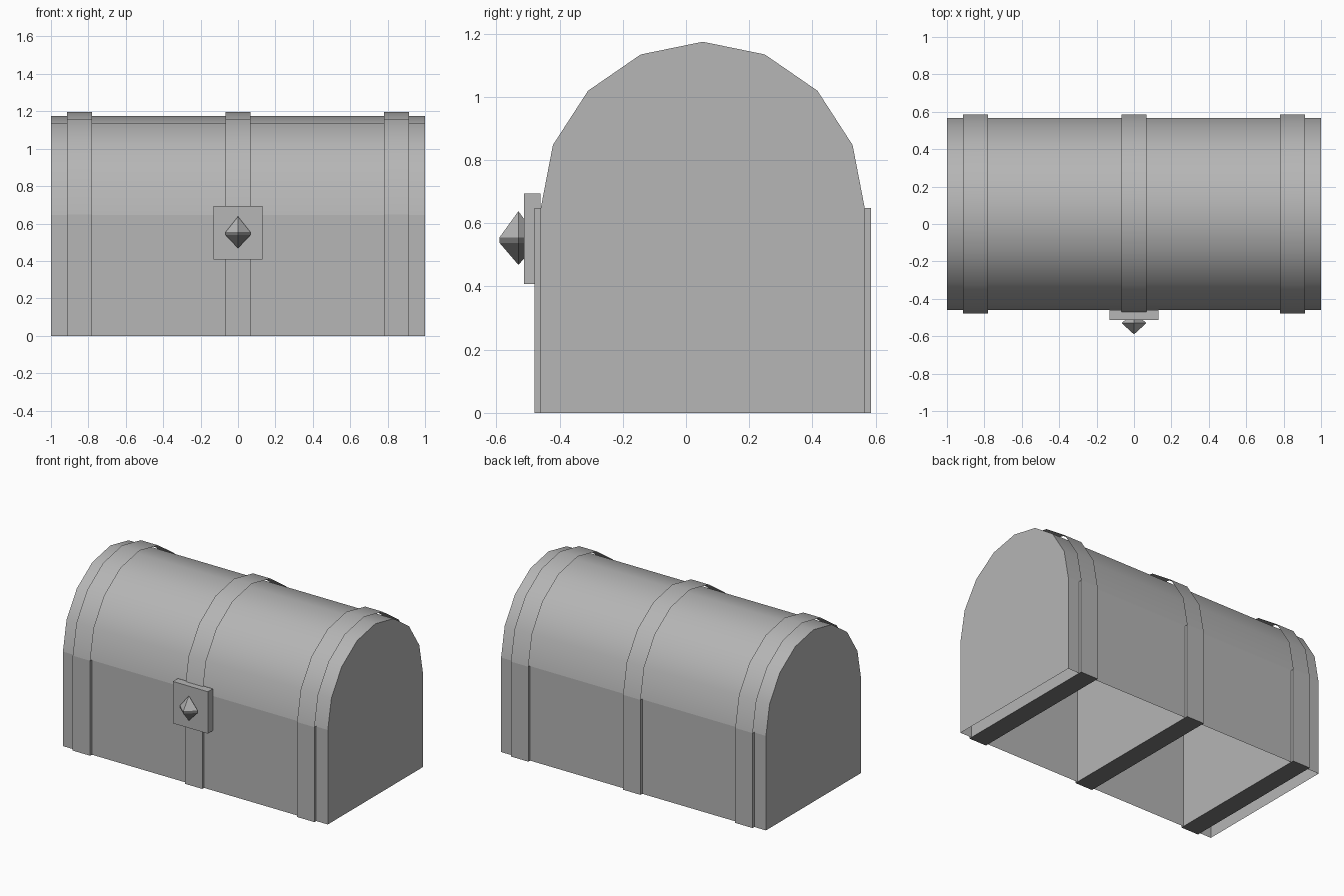
import bpy, bmesh, math

if "Cube" in bpy.data.objects:
    bpy.data.objects.remove(bpy.data.objects["Cube"])


def material(name, v):
    m = bpy.data.materials.new(name)
    m.diffuse_color = (v, v, v, 1)
    m.use_nodes = True
    m.node_tree.nodes["Principled BSDF"].inputs["Base Color"].default_value = m.diffuse_color
    return m


grey, dark = material("mid grey", 0.465), material("dark grey", 0.2)
YC, ZJ = 0.053, 0.645          # middle of the depth, height of the lid joint


def arc(ry, rz, n=8):
    """Half-ellipse from the front joint over the top to the back joint."""
    return [(YC - ry * math.cos(math.pi * i / n), ZJ + rz * math.sin(math.pi * i / n))
            for i in range(n + 1)]


def finish(name, bm):
    mesh = bpy.data.meshes.new(name)
    bm.to_mesh(mesh)
    bm.free()
    mesh.materials.append(grey)
    mesh.materials.append(dark)
    ob = bpy.data.objects.new(name, mesh)
    bpy.context.collection.objects.link(ob)
    return ob


def box(bm, x0, x1, y0, y1, z0, z1, skip=""):
    """Outward-facing box with dark bottom; skip may hold 'b' (bottom) and 't' (top)."""
    lo = [bm.verts.new((x, y, z0)) for x, y in ((x0, y0), (x1, y0), (x1, y1), (x0, y1))]
    hi = [bm.verts.new((v.co.x, v.co.y, z1)) for v in lo]
    for i in range(4):
        j = (i + 1) % 4
        bm.faces.new((lo[i], lo[j], hi[j], hi[i]))
    if "b" not in skip:
        bm.faces.new(lo[::-1]).material_index = 1
    if "t" not in skip:
        bm.faces.new(hi)


def vault(bm, x0, x1, ry, rz, ends):
    """Smooth arched sheet, optionally closed by flat ends."""
    a = [bm.verts.new((x0, y, z)) for y, z in arc(ry, rz)]
    b = [bm.verts.new((x1, y, z)) for y, z in arc(ry, rz)]
    for i in range(len(a) - 1):
        bm.faces.new((a[i], b[i], b[i + 1], a[i + 1])).smooth = True
    if ends:
        bm.faces.new(a)
        bm.faces.new(b[::-1])


# chest base: four walls, open underneath
bm = bmesh.new()
box(bm, -1, 1, YC - 0.513, YC + 0.513, 0, ZJ, "bt")
finish("chest_base", bm)

# rounded lid with flat ends
bm = bmesh.new()
vault(bm, -1, 1, 0.513, 0.529, True)
finish("chest_lid", bm)

# three bands: box around the base and a thin raised strip over the lid
for side, x in (("left", -0.847), ("middle", 0), ("right", 0.847)):
    bm = bmesh.new()
    box(bm, x - 0.066, x + 0.066, YC - 0.532, YC + 0.532, 0, ZJ + 0.003, "t")
    finish(side + "_base_band", bm)
    bm = bmesh.new()
    vault(bm, x - 0.066, x + 0.066, 0.532, 0.552, False)
    finish(side + "_lid_band", bm)

# lock plate
bm = bmesh.new()
box(bm, -0.132, 0.132, -0.513, -0.46, 0.408, 0.694)
for f in bm.faces:
    f.material_index = 0
finish("lock_plate", bm)

# four-sided pointed stud with a narrow waist, dark below
bm = bmesh.new()
rings = [[bm.verts.new((0.066 * math.sin(k * math.pi / 2),
                        -0.53 - 0.06 * math.cos(k * math.pi / 2), z)) for k in range(4)]
         for z in (0.538, 0.555)]
top, bottom = bm.verts.new((0, -0.53, 0.638)), bm.verts.new((0, -0.53, 0.468))
for i in range(4):
    j = (i + 1) % 4
    bm.faces.new((rings[0][i], rings[0][j], rings[1][j], rings[1][i])).material_index = 1
    bm.faces.new((rings[1][i], rings[1][j], top))
    bm.faces.new((rings[0][j], rings[0][i], bottom)).material_index = 1
finish("lock_stud", bm)
